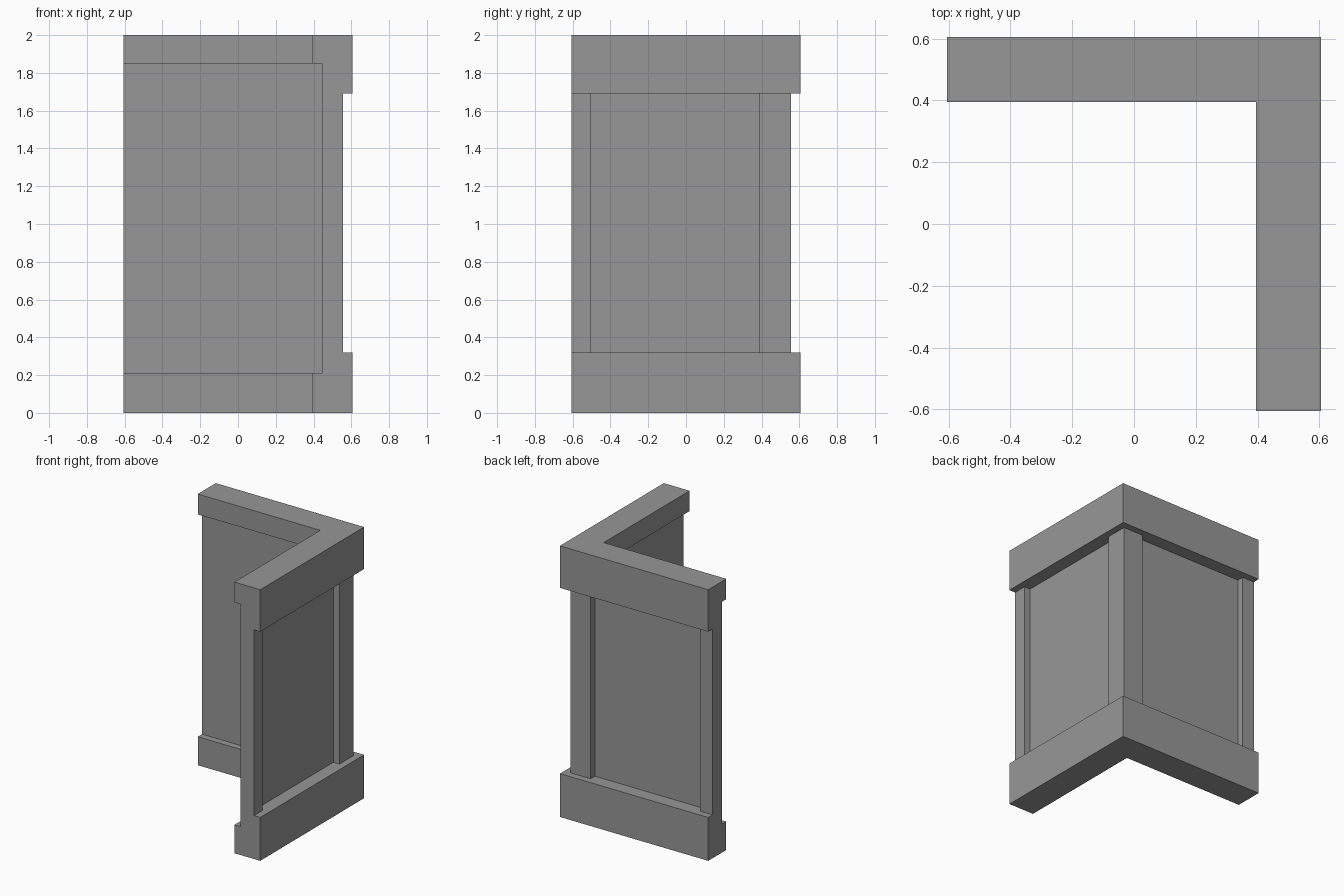
import bpy
import bmesh
from mathutils import Vector

cube = bpy.data.objects.get("Cube")
if cube:
    bpy.data.objects.remove(cube, do_unlink=True)

# Plain grey material
grey = bpy.data.materials.new("plain grey")
grey.use_nodes = True
colour = (0.31, 0.31, 0.31, 1)
grey.diffuse_color = colour
grey.node_tree.nodes["Principled BSDF"].inputs["Base Color"].default_value = colour

# Main sizes
INNER, INNER_WALL, POST, OUTER = 0.395, 0.445, 0.555, 0.605
POST_START, POST_END, RECESS = -0.505, 0.39, 0.05

# Wall cross-section (distance outward, height): base trim, wall, top trim
profile = [(INNER, 0), (OUTER, 0), (OUTER, 0.32), (POST, 0.32),
           (POST, 1.69), (OUTER, 1.69), (OUTER, 2), (INNER, 2),
           (INNER, 1.85), (INNER_WALL, 1.85), (INNER_WALL, 0.21), (INNER, 0.21)]


def right_leg(y):
    return [(d, y, z) for d, z in profile]


def back_leg(x):
    return [(x, d, z) for d, z in profile]


# Sweep the section along both legs with a mitred corner
sections = [right_leg(y) for y in (-OUTER, POST_START, POST_END)]
sections.append([(d, d, z) for d, z in profile])
sections += [back_leg(x) for x in (POST_END, POST_START, -OUTER)]

bm = bmesh.new()
rings = [[bm.verts.new(p) for p in s] for s in sections]
count = len(profile)
for a, b in zip(rings, rings[1:]):
    for i in range(count):
        j = (i + 1) % count
        bm.faces.new((a[i], a[j], b[j], b[i]))
bm.faces.new(rings[0])
bm.faces.new(rings[-1])
bmesh.ops.recalc_face_normals(bm, faces=bm.faces)

# Sink the outer panels between the posts
bm.normal_update()
panels = [f for f in bm.faces
          if all(max(v.co.x, v.co.y) > POST - 0.001 for v in f.verts)
          and f.calc_area() > 1 and abs(f.normal.z) < 0.1
          and max(f.normal.x, f.normal.y) > 0.9]
for panel in panels:
    inward = -Vector(panel.normal)
    sunk = bmesh.ops.extrude_discrete_faces(bm, faces=[panel])["faces"][0]
    bmesh.ops.translate(bm, verts=sunk.verts, vec=inward * RECESS)

# Merge flat neighbouring faces
bmesh.ops.remove_doubles(bm, verts=bm.verts, dist=0.0001)
bmesh.ops.dissolve_limit(bm, angle_limit=0.01, verts=bm.verts, edges=bm.edges)
bmesh.ops.recalc_face_normals(bm, faces=bm.faces)

mesh = bpy.data.meshes.new("corner_wall")
bm.to_mesh(mesh)
bm.free()
mesh.materials.append(grey)
wall = bpy.data.objects.new("corner_wall", mesh)
bpy.context.collection.objects.link(wall)
